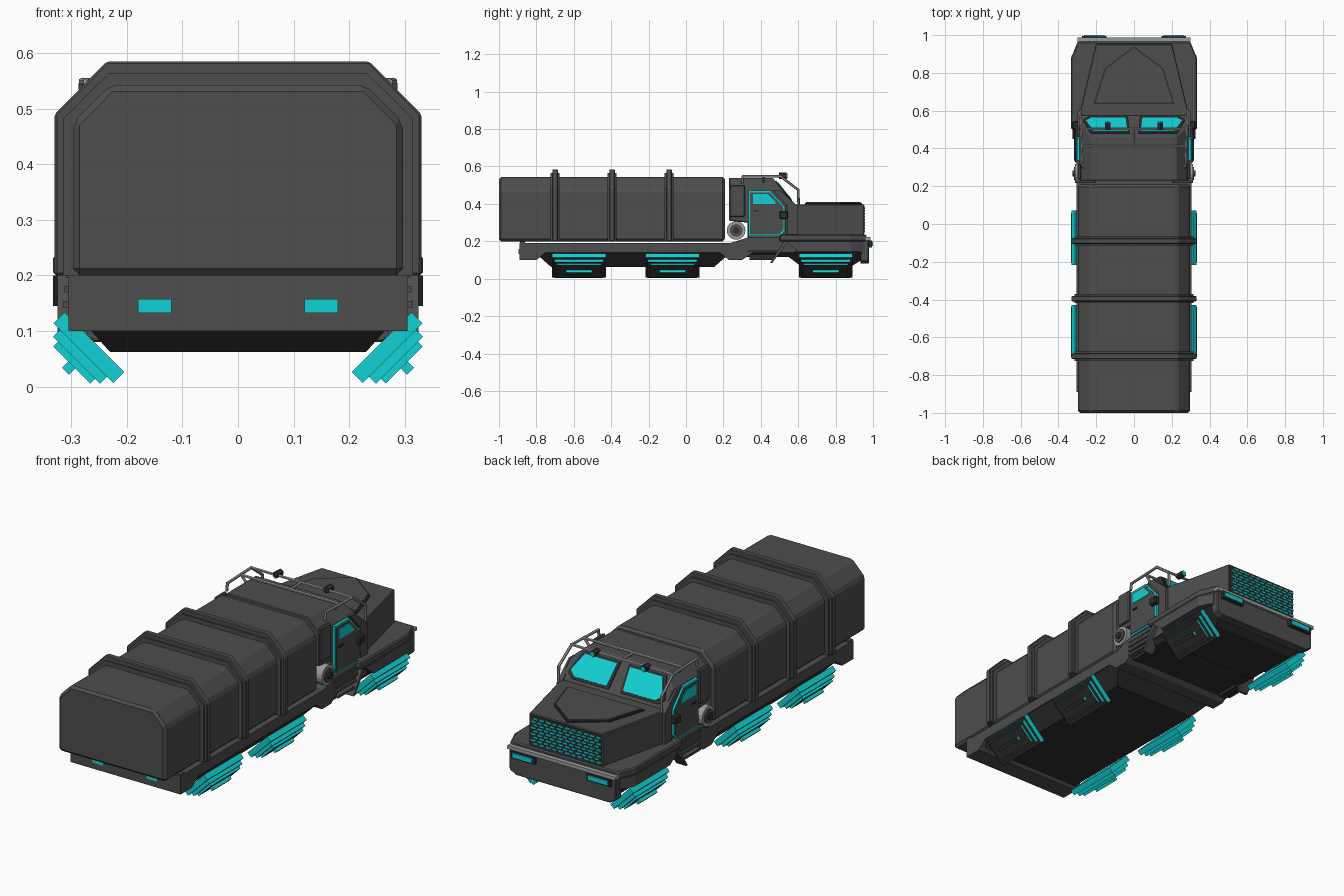
import bpy, bmesh, math
from mathutils import Vector, Matrix

if "Cube" in bpy.data.objects:
    bpy.data.objects.remove(bpy.data.objects["Cube"])


def material(name, col):
    m = bpy.data.materials.new(name)
    m.diffuse_color = (*col, 1)
    m.use_nodes = True
    m.node_tree.nodes["Principled BSDF"].inputs["Base Color"].default_value = m.diffuse_color
    return m


GREY = material("dark grey", (0.075, 0.075, 0.075))
BLACK = material("near black", (0.028, 0.028, 0.028))
CYAN = material("cyan glow", (0.006, 0.64, 0.66))
LIGHT = material("light grey", (0.33, 0.33, 0.33))


def finish(name, bm, mats, bevel=0):
    bmesh.ops.recalc_face_normals(bm, faces=bm.faces)
    me = bpy.data.meshes.new(name)
    bm.to_mesh(me)
    bm.free()
    ob = bpy.data.objects.new(name, me)
    bpy.context.collection.objects.link(ob)
    for m in mats:
        me.materials.append(m)
    if bevel:
        b = ob.modifiers.new("bevel", 'BEVEL')
        b.width, b.segments, b.limit_method = bevel, 1, 'ANGLE'
    return ob


def add_prism(bm, pts, axis, a, b):
    """Extrude a 2D outline along an axis from a to b."""
    def place(p, t):
        return {'x': (t, p[0], p[1]), 'y': (p[0], t, p[1]), 'z': (p[0], p[1], t)}[axis]
    lo = [bm.verts.new(place(p, a)) for p in pts]
    hi = [bm.verts.new(place(p, b)) for p in pts]
    n = len(pts)
    faces = [bm.faces.new(lo), bm.faces.new(hi[::-1])]
    faces += [bm.faces.new((lo[i], hi[i], hi[(i + 1) % n], lo[(i + 1) % n])) for i in range(n)]
    return faces


def mirror_x(bm):
    geo = bmesh.ops.duplicate(bm, geom=bm.verts[:] + bm.edges[:] + bm.faces[:])
    for v in [g for g in geo['geom'] if isinstance(g, bmesh.types.BMVert)]:
        v.co.x *= -1


def prism(name, pts, axis, a, b, mat, mirror=False, bevel=0):
    bm = bmesh.new()
    add_prism(bm, pts, axis, a, b)
    if mirror:
        mirror_x(bm)
    return finish(name, bm, [mat], bevel)


def rect(a0, a1, b0, b1):
    return [(a0, b0), (a1, b0), (a1, b1), (a0, b1)]


def sym(half):
    """Complete an outline from its +x half."""
    return half + [(-x, z) for x, z in reversed(half) if abs(x) > 1e-6]


def tapered(name, pts, w0, w1, z0, z1, mat, bevel=0):
    """Side profile, with half width going from w0 at z0 to w1 at z1."""
    bm = bmesh.new()
    add_prism(bm, pts, 'x', -w0, w0)
    bmesh.ops.bisect_plane(bm, geom=bm.verts[:] + bm.edges[:] + bm.faces[:],
                           plane_co=(0, 0, z0), plane_no=(0, 0, 1))
    for v in bm.verts:
        t = min(1, max(0, (v.co.z - z0) / (z1 - z0)))
        v.co.x *= 1 + t * (w1 / w0 - 1)
    return finish(name, bm, [mat], bevel)


def tubes(name, paths, r, mat):
    bm = bmesh.new()
    for path in paths:
        for p, q in zip(path, path[1:]):
            p, q = Vector(p), Vector(q)
            d = q - p
            m = Matrix.Translation((p + q) / 2) @ d.to_track_quat('Z', 'Y').to_matrix().to_4x4()
            bmesh.ops.create_cone(bm, cap_ends=True, segments=6, radius1=r, radius2=r,
                                  depth=d.length + r, matrix=m)
    return finish(name, bm, [mat])


# cargo box with stepped ribs
prism("cargo_box", sym([(.297, .2), (.297, .475), (.23, .543)]), 'y', -1, .208, GREY, bevel=.012)
for i, y in enumerate((-.7, -.395, -.09)):
    prism(f"rib_base_{i}", sym([(.315, .2), (.315, .482), (.232, .564)]), 'y', y - .024, y + .024, GREY)
    prism(f"rib_top_{i}", sym([(.33, .2), (.33, .49), (.236, .585)]), 'y', y - .015, y + .015, GREY, bevel=.004)

# chassis, hull and rear lights
prism("chassis", [(-.89, .1), (-.89, .192), (.24, .192), (.33, .22), (.58, .22), (.58, .14), (.36, .14),
                  (.3, .1), (.23, .1), (.18, .14), (-.75, .14), (-.8, .1)], 'x', -.305, .305, GREY)
prism("rear_panel", rect(-.305, .305, .1, .2), 'y', -.888, -.86, GREY)
tapered("hull", [(-.82, .15), (-.72, .062), (.15, .062), (.25, .15)], .3, .23, .14, .062, BLACK)
tapered("front_hull", [(.25, .15), (.31, .115), (.55, .115), (.61, .07), (.89, .07), (.94, .1), (.94, .16)],
        .3, .23, .14, .07, BLACK)
prism("rear_lights", rect(.12, .18, .132, .158), 'y', -.895, -.885, CYAN, mirror=True)

# hover pods: stacked plates facing outward and down, dark faces and glowing walls
out = Vector((1, 0, -1)).normalized()
for i, y in enumerate((-.572, -.073, .747)):
    bm = bmesh.new()
    n0 = 0
    for hu, hy, th in ((.076, .144, .028), (.06, .132, .018), (.047, .118, .012), (.009, .07, .016)):
        faces = add_prism(bm, rect(-hu, hu, -hy, hy), 'z', n0, n0 + th)
        faces[1].material_index = 1
        n0 += th
    rot = Matrix(((-.7071, 0, .7071), (0, 1, 0), (-.7071, 0, -.7071))).to_4x4()
    bm.transform(Matrix.Translation((.258, y, .08)) @ rot)
    mirror_x(bm)
    finish(f"hover_pods_{i}", bm, [CYAN, BLACK])

# front fenders and hood
prism("fender_deck", sym([(.333, .5), (.333, .88), (.298, .965)]), 'z', .2, .237, GREY, bevel=.006)
bm = bmesh.new()
add_prism(bm, sym([(.333, .53), (.333, .88), (.298, .95)]), 'z', .145, .2)
for v in bm.verts:
    if v.co.z < .15 and v.co.y < .6:
        v.co.y = .6
finish("fender_lower", bm, [GREY])
prism("hood", sym([(.29, .53), (.285, .6), (.202, .952)]), 'z', .23, .398, GREY, bevel=.004)
panel = [(.215, .635), (.155, .825), (0, .94)]
prism("hood_panel_edge", sym(panel), 'z', .39, .404, BLACK)
prism("hood_panel", sym([(x * .95, .642 + (y - .635) * .95) for x, y in panel]), 'z', .39, .41, GREY)

# grille with staggered glowing slots
prism("grille_frame", rect(-.198, .198, .242, .392), 'y', .95, .955, BLACK)
bm = bmesh.new()
for r in range(9):
    for c in range(11):
        x, z = -.181 + c * .035 + (r % 2) * .012 - .006, .254 + r * .0155
        add_prism(bm, rect(x - .012, x + .012, z - .004, z + .004), 'y', .954, .958)
finish("grille_slots", bm, [CYAN])

# bumper and headlights
prism("bumper", sym([(.26, .08), (.295, .1), (.295, .205)]), 'y', .932, .978, GREY, bevel=.004)
prism("bumper_strip", rect(-.3, .3, .205, .222), 'y', .95, .987, LIGHT)
prism("headlight_housing", rect(.145, .275, .168, .205), 'y', .97, .994, BLACK, mirror=True)
prism("headlights", rect(.155, .265, .174, .198), 'y', .992, 1, CYAN, mirror=True)

# cab with chamfered roof
tapered("cab", [(.23, .31), (.23, .538), (.465, .538), (.575, .4), (.575, .22), (.33, .2), (.33, .3)],
        .289, .225, .475, .538, GREY, bevel=.004)
prism("cab_pillars", [(.46, .475), (.5, .475), (.595, .39), (.595, .235), (.54, .235), (.54, .39)],
      'x', .275, .3, GREY, mirror=True)
prism("cab_rear_band", rect(.235, .315, .33, .5), 'x', .28, .298, GREY, mirror=True, bevel=.005)

# windscreen: frame and pane plates lying on the slope
bm = bmesh.new()
slope = Vector((0, .11, -.138))
nrm = Vector((0, .138, .11)).normalized()
for x0, x1, s0, s1, h, k in ((.022, .27, .12, .92, .005, 1), (.035, .255, .2, .85, .008, 0)):
    outline = [(x0 + .01, s1), (x1 - .03, s1), (x1, s1 - .15), (x1 - .04, s0), (x0, s0)]
    faces = add_prism(bm, outline, 'z', -.004, h)
    for f in faces:
        f.material_index = k
for v in bm.verts:
    v.co = Vector((v.co.x, .465, .538)) + slope * v.co.y + nrm * v.co.z
mirror_x(bm)
finish("windscreen", bm, [CYAN, BLACK])

# doors with glowing outline, window and mirror
door = [(.335, .228), (.505, .228), (.528, .255), (.528, .385), (.45, .472), (.335, .472)]


def inset(k):
    return [(.43 + (y - .43) * k, .345 + (z - .345) * k) for y, z in door]


prism("door_glow", door, 'x', .285, .303, CYAN, mirror=True)
prism("door", inset(.92), 'x', .285, .306, GREY, mirror=True)
win = [(.358, .4), (.478, .4), (.478, .412), (.438, .452), (.358, .452)]
prism("door_window", win, 'x', .3, .309, CYAN, mirror=True)
prism("door_handle", rect(.36, .39, .36, .368), 'x', .3, .312, BLACK, mirror=True)
prism("side_mirrors", rect(.5, .545, .32, .36), 'x', .295, .325, BLACK, mirror=True, bevel=.005)

# boarding steps and sloped mudguard
for i in range(4):
    z = .115 + i * .027
    prism(f"step_{i}", rect(.325 + .004 * (3 - i), .47 + .018 * i, z, z + .012), 'x', .26, .318 - .003 * i,
          GREY, mirror=True)
prism("step_backing", [(.34, .1), (.46, .1), (.54, .22), (.33, .22)], 'x', .25, .29, BLACK, mirror=True)
prism("mudguard", [(.45, .085), (.462, .085), (.575, .235), (.545, .235)], 'x', .27, .325, GREY, mirror=True)

# side tanks
for name, r, x0, x1, mat in (("tank", .05, .2, .312, LIGHT), ("tank_cap", .034, .3, .318, GREY),
                             ("tank_hub", .016, .31, .326, BLACK)):
    circ = [(.268 + r * math.cos(a * math.pi / 8), .258 + r * math.sin(a * math.pi / 8)) for a in range(16)]
    prism(name, circ, 'x', x0, x1, mat, mirror=True)

# roof rack
paths = [[(-.28, .505, .548), (.28, .505, .548)], [(-.275, .415, .548), (.275, .415, .548)],
         [(0, .415, .548), (0, .505, .548)]]
for s in (-1, 1):
    paths += [[(s * .272, .3, .515), (s * .272, .305, .548), (s * .28, .505, .548),
               (s * .285, .6, .475), (s * .285, .602, .4)],
              [(s * .272, .415, .548), (s * .24, .415, .51)]]
tubes("roof_rack", paths, .007, LIGHT)

# roof spotlights
tubes("spotlights", [[(s * .14, .505, .55), (s * .14, .53, .55)] for s in (-1, 1)], .017, BLACK)
tubes("spotlight_lenses", [[(s * .14, .534, .55), (s * .14, .536, .55)] for s in (-1, 1)], .013, CYAN)
